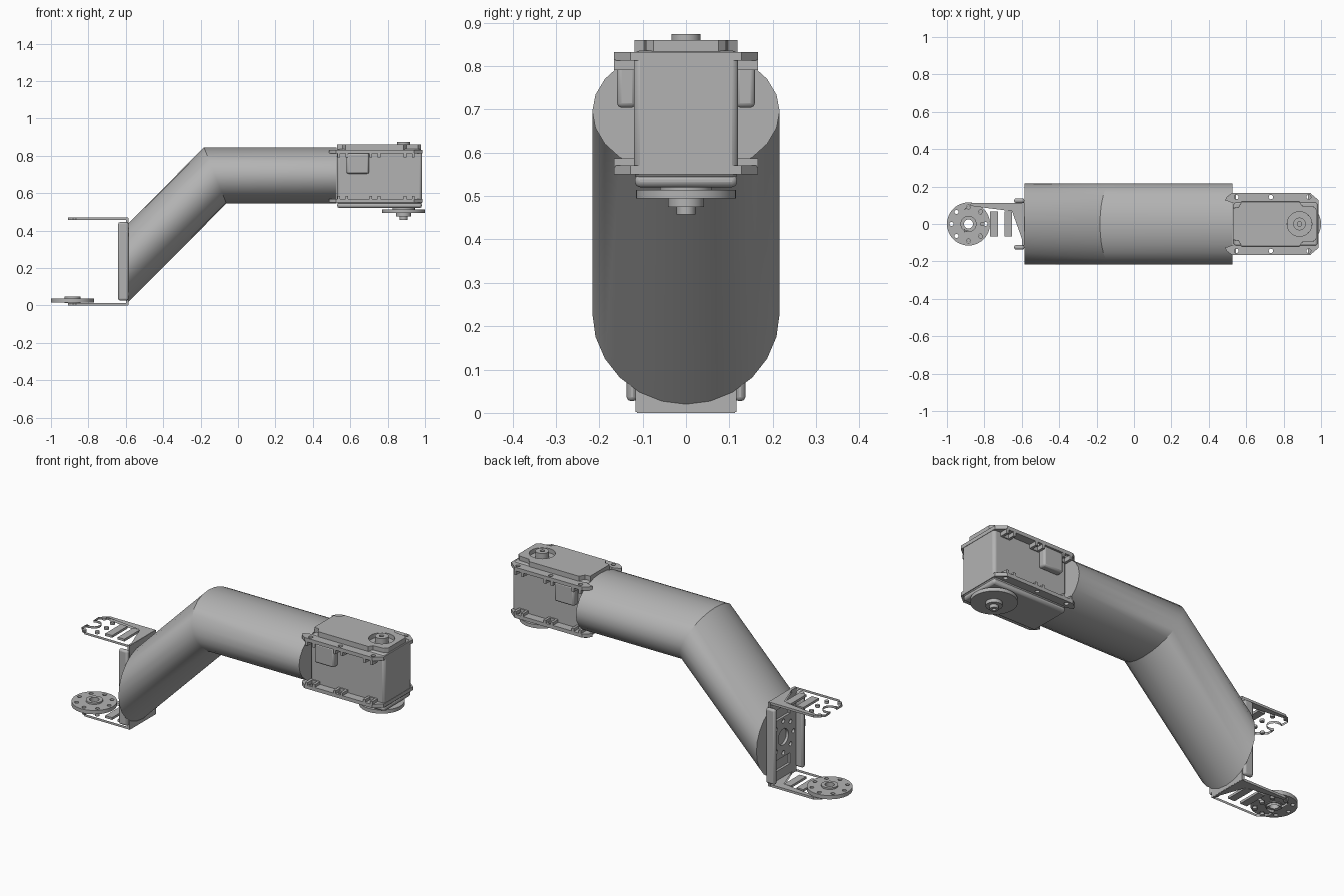
import bpy, bmesh, math
from mathutils import Matrix

if "Cube" in bpy.data.objects:
    bpy.data.objects.remove(bpy.data.objects["Cube"])

grey = bpy.data.materials.new("plain_grey")
grey.diffuse_color = (0.45, 0.45, 0.45, 1)
grey.use_nodes = True
grey.node_tree.nodes["Principled BSDF"].inputs["Base Color"].default_value = grey.diffuse_color


def finish(name, bm, bevel=0.0):
    bmesh.ops.remove_doubles(bm, verts=bm.verts, dist=1e-5)
    bmesh.ops.recalc_face_normals(bm, faces=bm.faces)
    me = bpy.data.meshes.new(name)
    bm.to_mesh(me)
    bm.free()
    me.materials.append(grey)
    me.shade_smooth()
    me.set_sharp_from_angle(angle=math.radians(32))
    ob = bpy.data.objects.new(name, me)
    bpy.context.collection.objects.link(ob)
    if bevel:
        m = ob.modifiers.new("bevel", 'BEVEL')
        m.width, m.segments, m.limit_method = bevel, 2, 'ANGLE'
        m.angle_limit = math.radians(40)
    return ob


def box(name, x, y, z, bevel=0.0):
    bm = bmesh.new()
    mid = [(a + b) / 2 for a, b in (x, y, z)]
    size = [b - a for a, b in (x, y, z)]
    bmesh.ops.create_cube(bm, size=1, matrix=Matrix.Translation(mid) @ Matrix.Diagonal((*size, 1)))
    return finish(name, bm, bevel)


def circle(x, y, r, n=16):
    return [(x + r * math.cos(2 * math.pi * i / n), y + r * math.sin(2 * math.pi * i / n)) for i in range(n)]


def rect(x0, x1, y0, y1):
    return [(x0, y0), (x1, y0), (x1, y1), (x0, y1)]


def mirrored(half):
    """Close a half outline (y > 0) by mirroring it across y = 0."""
    return half + [(x, -y) for x, y in reversed(half)]


def plate(name, loops, lo, hi, upright=False, bevel=0.0):
    """Flat sheet: first loop is the outline, the others are holes."""
    cu = bpy.data.curves.new(name, 'CURVE')
    cu.dimensions, cu.fill_mode, cu.extrude = '2D', 'BOTH', (hi - lo) / 2
    for loop in loops:
        sp = cu.splines.new('POLY')
        sp.points.add(len(loop) - 1)
        for p, (a, b) in zip(sp.points, loop):
            p.co = (a, b, 0, 1)
        sp.use_cyclic_u = True
    tmp = bpy.data.objects.new(name + "_curve", cu)
    bpy.context.collection.objects.link(tmp)
    bm = bmesh.new()
    bm.from_mesh(tmp.to_mesh())
    tmp.to_mesh_clear()
    bpy.data.objects.remove(tmp)
    bm.transform(Matrix.Translation((0, 0, (lo + hi) / 2)))
    if upright:  # drawn in y, z and extruded along x
        bm.transform(Matrix(((0, 0, 1, 0), (1, 0, 0, 0), (0, 1, 0, 0), (0, 0, 0, 1))))
    bmesh.ops.remove_doubles(bm, verts=bm.verts, dist=1e-5)
    bmesh.ops.dissolve_limit(bm, angle_limit=0.01, verts=bm.verts, edges=bm.edges)
    return finish(name, bm, bevel)


# Bent oval tube: slanted part, mitre, level part
bm = bmesh.new()
rings = []
for x, lean, z, h in ((-0.585, 0, 0.23, 0.21), (-0.122, -0.06, 0.695, 0.15), (0.527, 0, 0.695, 0.15)):
    rings.append([bm.verts.new((x + lean * s, 0.216 * c, z + h * s))
                  for c, s in circle(0, 0, 1, 24)])
for a, b in zip(rings, rings[1:]):
    for i in range(24):
        j = (i + 1) % 24
        bm.faces.new((a[i], a[j], b[j], b[i]))
bm.faces.new(rings[0])
bm.faces.new(rings[-1])
finish("bent_tube", bm)

# U bracket: two arms with an open notch, slots and screw holes
HX, SX = -0.885, 0.885   # joint axis of the bracket and of the motor
notch = [(HX + 0.036 * math.cos(a), 0.036 * math.sin(a))
         for a in (math.radians(d) for d in range(10, 131, 20))]
arm = mirrored([p for p in notch] + [(-0.91, 0.045), (-0.91, 0.075), (-0.865, 0.113), (-0.587, 0.113)])
arm_holes = [rect(-0.77, -0.728, -0.068, 0.068), rect(-0.693, -0.652, -0.068, 0.068)]
for s in (-1, 1):
    arm_holes += [circle(HX, s * 0.088, 0.011, 12), circle(-0.82, s * 0.067, 0.012, 12)]
arm_holes.append(circle(-0.81, 0, 0.012, 12))
plate("bracket_lower_arm", [arm] + arm_holes, 0.0, 0.013)
plate("bracket_upper_arm", [arm] + arm_holes, 0.457, 0.47)

# Bracket back sheet with a bore, a bolt circle and square windows
back = [rect(-0.116, 0.116, 0.002, 0.468), circle(0, 0.235, 0.045, 24)]
back += [circle(x, z, 0.012, 12) for x, z in circle(0, 0.235, 0.088, 8)]
for z in (0.065, 0.345):
    back.append(rect(-0.06, 0.06, z, z + 0.06))
plate("bracket_back", back, -0.6, -0.586, upright=True)
for s in (-1, 1):
    y = sorted((s * 0.112, s * 0.137))
    box("bracket_side_rail", (-0.641, -0.586), y, (0.027, 0.445), 0.01)

# Horn disc lying on the lower arm
bolts = [circle(x, y, 0.011, 12) for x, y in circle(HX, 0, 0.091, 8)]
plate("bracket_horn", [circle(HX, 0, 0.115, 40), circle(HX, 0, 0.025, 20)] + bolts, 0.017, 0.038)
plate("bracket_horn_hub", [circle(HX, 0, 0.043, 24), circle(HX, 0, 0.024, 20)], 0.013, 0.047)

# Motor case
box("motor_body", (0.53, 0.985), (-0.12, 0.12), (0.54, 0.836), 0.014)
cover = mirrored([(0.53, 0.085), (0.56, 0.09), (0.575, 0.119), (0.885, 0.119),
                  (0.9, 0.097), (0.962, 0.092), (0.978, 0.075)])
plate("motor_top_cover", [cover, circle(SX, 0, 0.066, 32)], 0.83, 0.86, bevel=0.007)
box("motor_bottom_cover", (0.53, 0.983), (-0.118, 0.118), (0.52, 0.55), 0.012)

# Screw flanges round the case, with pointed wings over the tube end
flange = mirrored([(0.535, 0.11), (0.487, 0.127), (0.497, 0.146), (0.525, 0.166),
                   (0.94, 0.166), (0.987, 0.128)])
screws = [circle(x, s * 0.144, 0.012, 12) for x in (0.548, 0.732, 0.934) for s in (-1, 1)]
plate("motor_upper_flange", [flange] + screws, 0.812, 0.832)
plate("motor_lower_flange", [flange] + screws, 0.55, 0.57)

# Nut holders under each screw hole, and the cable sockets
for s in (-1, 1):
    for x in (0.56, 0.732, 0.915):
        for lo, hi in ((0.79, 0.815), (0.567, 0.586)):
            for d in (-0.022, 0.022):
                box("nut_holder_rib", (x + d - 0.007, x + d + 0.007),
                    sorted((s * 0.115, s * 0.166)), (lo, hi))
            box("nut_holder_wall", (x - 0.029, x + 0.029), sorted((s * 0.115, s * 0.126)), (lo, hi))
    box("cable_socket", (0.58, 0.70), sorted((s * 0.115, s * 0.159)), (0.704, 0.814), 0.01)

# Idler boss on top
plate("top_boss", [circle(SX, 0, 0.034, 24), circle(SX, 0, 0.012, 12)], 0.83, 0.874)

# Output horn, hub and shaft below
plate("output_horn", [circle(SX, 0, 0.115, 40)], 0.494, 0.514)
plate("output_collar", [circle(SX, 0, 0.06, 24)], 0.51, 0.525)
plate("output_hub", [circle(SX, 0, 0.041, 24)], 0.475, 0.496)
plate("output_shaft", [circle(SX, 0, 0.022, 20), circle(SX, 0, 0.01, 12)], 0.457, 0.477)
